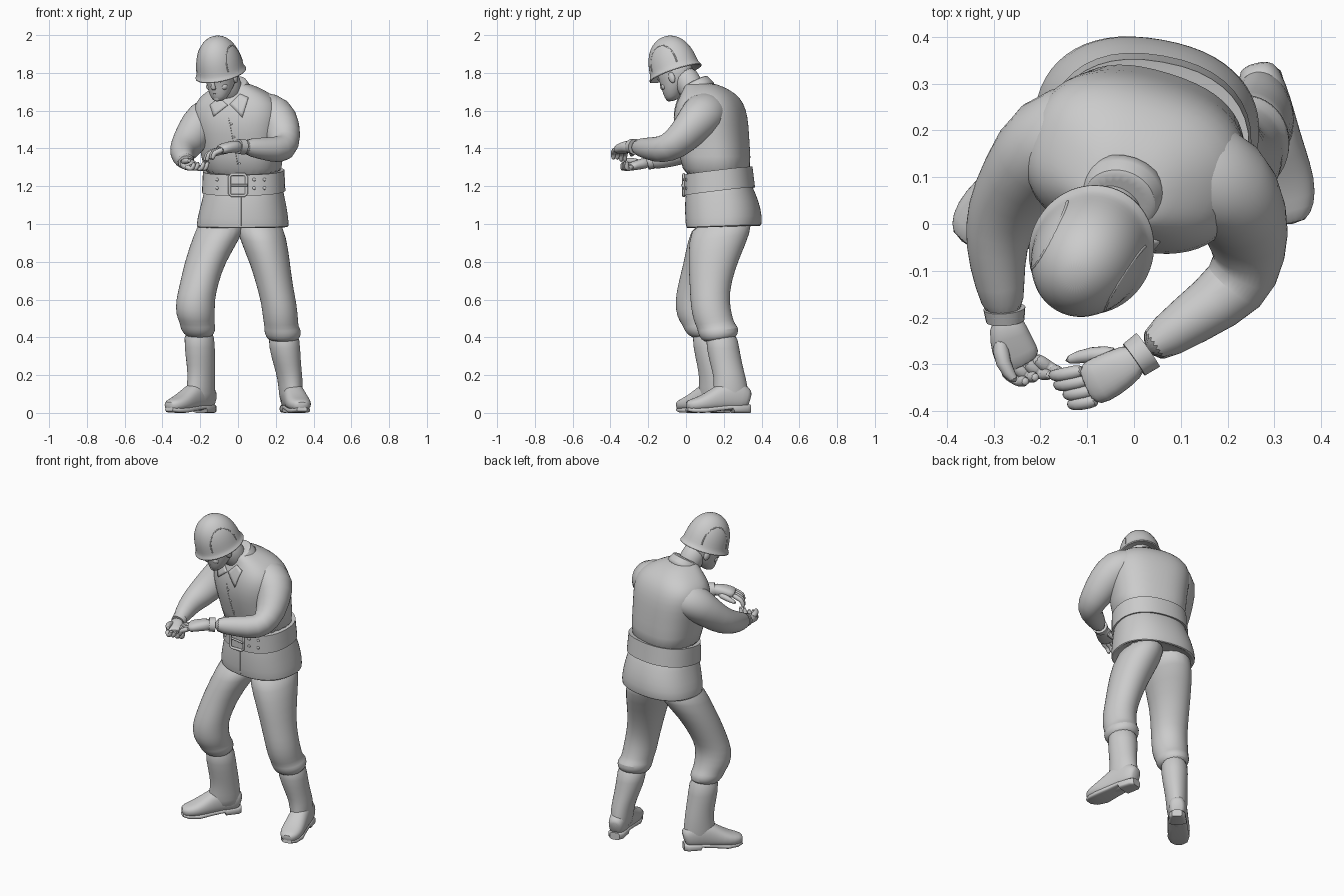
import bpy, bmesh, math
from mathutils import Vector, Matrix
from mathutils.bvhtree import BVHTree

Z = Vector((0, 0, 1))
I4 = Matrix.Identity(4)
rot = lambda deg, ax: Matrix.Rotation(math.radians(deg), 4, ax)


def finish(name, bm, M=I4, sub=0):
    bmesh.ops.recalc_face_normals(bm, faces=bm.faces)
    bm.transform(M)
    me = bpy.data.meshes.new(name)
    bm.to_mesh(me)
    bm.free()
    ob = bpy.data.objects.new(name, me)
    bpy.context.collection.objects.link(ob)
    if sub:
        ob.modifiers.new("smooth", 'SUBSURF').levels = sub
        ob.modifiers["smooth"].render_levels = sub
    return ob


def loft(name, rings, n=20, yaw=0, pitch=0, along=False, p=2.0, M=I4, sub=1):
    """Skin rings (x, y, z, a, b); flat rings by default, or square to the path."""
    bm = bmesh.new()
    R = rot(yaw, 'Z') @ rot(pitch, 'X')
    u, v = R.to_3x3() @ Vector((1, 0, 0)), R.to_3x3() @ Vector((0, 1, 0))
    pts = [Vector(r[:3]) for r in rings]
    prev = None
    rows = []
    for i, r in enumerate(rings):
        if along:
            t = (pts[min(i + 1, len(pts) - 1)] - pts[max(i - 1, 0)]).normalized()
            if prev is None:
                prev = t.cross(Z) if abs(t.z) < 0.98 else Vector((1, 0, 0))
            u = (prev - t * prev.dot(t)).normalized()
            v = t.cross(u)
            prev = u
        row = []
        for k in range(n):
            a = 2 * math.pi * k / n
            c, s = math.cos(a), math.sin(a)
            c = math.copysign(abs(c) ** (2 / p), c)
            s = math.copysign(abs(s) ** (2 / p), s)
            row.append(bm.verts.new(pts[i] + u * c * r[3] + v * s * r[4]))
        rows.append(row)
    for A, B in zip(rows, rows[1:]):
        for k in range(n):
            bm.faces.new((A[k], A[(k + 1) % n], B[(k + 1) % n], B[k]))
    bm.faces.new(rows[0])
    bm.faces.new(rows[-1])
    return finish(name, bm, M, sub)


def tube(name, pts, r, M=I4, n=8):
    return loft(name, [(*q, r, r) for q in pts], n, along=True, M=M, sub=0)


def ball(name, loc, size, M=I4):
    bm = bmesh.new()
    bmesh.ops.create_uvsphere(bm, u_segments=12, v_segments=8, radius=1)
    return finish(name, bm, M @ Matrix.Translation(loc) @ Matrix.Diagonal((*size, 1)))


def surface(ob):
    """Returns a function giving the front surface point of ob at (x, z)."""
    bpy.context.view_layer.update()
    tree = BVHTree.FromObject(ob, bpy.context.evaluated_depsgraph_get())

    def at(x, z, off=0.0):
        hit = tree.ray_cast(Vector((x, -1, z)), Vector((0, 1, 0)))[0]
        return Vector((x, (hit.y if hit else 0.0) - off, z))
    return at


# jacket: body and skirt
body = loft("jacket_body", [
    (.03, .168, 1.22, .207, .168), (.022, .155, 1.36, .212, .177), (.01, .135, 1.48, .228, .188),
    (.005, .13, 1.57, .243, .184), (0, .127, 1.64, .232, .165), (-.003, .12, 1.69, .18, .135),
    (-.012, .095, 1.728, .11, .1), (-.02, .07, 1.75, .06, .06)], 28, yaw=-17, p=2.5)
skirt = loft("jacket_skirt", [
    (.025, .2, 1.02, .19, .15), (.025, .2, .985, .235, .185), (.025, .2, .98, .246, .196),
    (.025, .2, 1.03, .243, .202), (.03, .189, 1.12, .222, .193), (.03, .176, 1.19, .207, .174),
    (.03, .172, 1.25, .19, .155)], 28, yaw=-10, pitch=2, p=2.3)

# belt with buckle and eyelets
belt = loft("belt", [(.03, .172, 1.18, .2, .165), (.03, .177, 1.172, .22, .187),
                     (.03, .17, 1.282, .215, .18), (.03, .17, 1.28, .2, .165)],
            40, yaw=-10, pitch=7, p=2.3, sub=0)
on_belt, on_body, on_skirt = surface(belt), surface(body), surface(skirt)
frame = [(-.035, 1.15), (.035, 1.15), (.045, 1.16), (.045, 1.25), (.035, 1.262), (-.035, 1.262),
         (-.045, 1.25), (-.045, 1.16), (-.035, 1.15), (.035, 1.15)]
tube("buckle_frame", [(x, on_belt(0, 1.2, .006).y, z) for x, z in frame], .008)
tube("buckle_pin", [on_belt(-.05, 1.205, .01), on_belt(.05, 1.205, .01)], .006)
for x in (-.11, .085, .14):
    for z in (1.19, 1.235):
        ball("belt_eyelet", on_belt(x, z), (.009, .006, .009))

# front closing, buttons and collar
tube("jacket_closing", [on_body(-.05 + .055 * i / 9, 1.56 - .28 * i / 9, 0) for i in range(10)], .002)
tube("skirt_closing", [on_skirt(.015, 1.16 - .17 * i / 6, 0) for i in range(7)], .003)
for i in range(4):
    ball("button", on_body(-.035 + .014 * i, 1.53 - .07 * i), (.006, .004, .006))
loft("collar", [(-.02, .075, 1.685, .112, .108), (-.027, .057, 1.72, .09, .086),
                (-.032, .047, 1.75, .078, .077), (-.032, .045, 1.748, .068, .066)],
     24, yaw=-20, pitch=30)
for flap in ([(-.045, 1.635), (.01, 1.69), (.055, 1.67), (.022, 1.565)],
             [(-.055, 1.63), (-.1, 1.67), (-.15, 1.63), (-.13, 1.57)]):
    bm = bmesh.new()
    a, b, c, d = [Vector(q) for q in flap]
    grid = [[bm.verts.new(on_body(*(a.lerp(b, i / 5).lerp(d.lerp(c, i / 5), j / 5)), .006))
             for j in range(6)] for i in range(6)]
    for i in range(5):
        for j in range(5):
            bm.faces.new((grid[i][j], grid[i + 1][j], grid[i + 1][j + 1], grid[i][j + 1]))
    finish("collar_flap", bm).modifiers.new("thick", 'SOLIDIFY').thickness = .008

# sleeves with cuffs, starting well inside the shoulders
loft("left_sleeve", [
    (.05, .12, 1.59, .1, .1), (.13, .115, 1.6, .118, .108), (.2, .085, 1.58, .118, .112),
    (.234, .022, 1.5, .094, .105), (.248, -.06, 1.415, .08, .084), (.23, -.133, 1.39, .074, .074),
    (.12, -.205, 1.4, .058, .056), (.02, -.275, 1.41, .042, .04)], along=True)
loft("right_sleeve", [
    (-.05, .18, 1.57, .1, .1), (-.12, .198, 1.585, .112, .105), (-.187, .18, 1.56, .11, .105),
    (-.238, .1, 1.47, .086, .096), (-.282, .025, 1.405, .077, .082), (-.296, -.05, 1.375, .068, .066),
    (-.287, -.13, 1.347, .055, .053), (-.275, -.2, 1.327, .042, .04)], along=True)
loft("left_cuff", [(.03, -.269, 1.409, .044, .042), (.0, -.29, 1.411, .041, .039)], along=True, sub=0)
loft("right_cuff", [(-.277, -.18, 1.333, .045, .043), (-.275, -.207, 1.325, .041, .038)],
     along=True, sub=0)


# hands: palm, four curled fingers and a thumb
def hand(side, palm, across, d1, d2, thumb):
    loft(side + "_palm", palm, 14, along=True, p=2.4)
    for k, off in enumerate((.035, .012, -.012, -.035)):
        base = Vector(palm[-1][:3]) + Vector(across) * off
        f = 1.1 if k < 2 else .9
        path = [base - Vector(d1) * .4, base + Vector(d1) * f * .6, base + Vector(d1) * f,
                base + Vector(d2) * f]
        loft(side + "_finger", [(*q, r, r) for q, r in zip(path, (.017, .016, .015, .011))],
             8, along=True)
    loft(side + "_thumb", [(*q, r, r) for q, r in zip(thumb, (.021, .019, .011))], 8, along=True)


hand("left", [(.015, -.28, 1.41, .036, .033), (-.03, -.31, 1.41, .046, .032),
              (-.075, -.335, 1.4, .052, .029), (-.105, -.347, 1.39, .046, .024)],
     (-.42, .9, 0), (-.042, -.008, -.018), (-.052, -.006, -.058),
     [(-.03, -.28, 1.395), (-.09, -.276, 1.385), (-.15, -.293, 1.36)])
hand("right", [(-.275, -.195, 1.327, .034, .031), (-.267, -.24, 1.317, .045, .028),
               (-.252, -.28, 1.307, .05, .024), (-.237, -.305, 1.3, .045, .02)],
     (.92, .38, 0), (.03, -.02, -.012), (.045, -.02, .035),
     [(-.285, -.24, 1.325), (-.284, -.3, 1.335), (-.25, -.34, 1.335)])

# head, turned and bowed
H = Matrix.Translation((-.092, -.057, 1.804)) @ rot(-30, 'Z') @ rot(20, 'X')
loft("head", [(0, -.057, -.138, .024, .026), (0, -.052, -.124, .044, .047), (0, -.03, -.09, .064, .073),
              (0, -.005, -.05, .076, .095), (0, 0, 0, .082, .102), (0, 0, .05, .084, .102)], M=H)
loft("neck", [(-.03, .06, 1.66, .075, .075), (-.055, .01, 1.75, .067, .07),
              (-.075, -.02, 1.81, .068, .07)], along=True)
loft("nose", [(0, -.09, -.005, .008, .008), (0, -.102, -.04, .012, .013), (0, -.104, -.056, .017, .012),
              (0, -.093, -.064, .01, .006)], 10, along=True, M=H)
ball("upper_lip", (0, -.094, -.083), (.022, .008, .005), H)
ball("lower_lip", (0, -.091, -.093), (.019, .008, .006), H)
ball("chin", (0, -.086, -.118), (.02, .014, .015), H)
for s in (-1, 1):
    ball("ear", (s * .077, .012, -.035), (.012, .019, .03), H)
    ball("brow", (s * .032, -.083, -.008), (.025, .012, .007), H)
    ball("eye", (s * .031, -.081, -.027), (.013, .008, .006), H)
    ball("cheek", (s * .04, -.062, -.058), (.024, .022, .02), H)

# helmet with flared brim and low raised side arches
loft("helmet", [(0, 0, z, r * .93, r * 1.05) for z, r in (
    (.03, .1), (-.004, .122), (-.012, .141), (-.006, .145), (.008, .134), (.025, .13), (.07, .125),
    (.115, .112), (.155, .09), (.185, .057), (.199, .02))], 32, M=H)
for s in (-1, 1):
    arch = []
    for i in range(17):
        t = math.pi * i / 16
        y, z = .08 * math.cos(t), .03 + .115 * math.sin(t)
        arch.append((s * .1195 * math.sqrt(1 - (y / .136) ** 2 - (z / .205) ** 2), y, z))
    tube("helmet_arch", arch, .004, H)

# trouser legs, bloused over the boots
loft("left_trouser_leg", [
    (.1, .2, 1.04, .12, .16), (.13, .178, .93, .128, .168), (.168, .147, .8, .108, .137),
    (.193, .13, .68, .097, .112), (.217, .126, .58, .094, .104), (.225, .142, .5, .094, .104),
    (.23, .16, .455, .09, .1), (.236, .17, .44, .1, .11), (.24, .178, .4, .093, .1),
    (.24, .18, .38, .07, .07)], pitch=8)
loft("right_trouser_leg", [
    (-.07, .2, 1.04, .13, .16), (-.112, .168, .93, .128, .163), (-.175, .112, .8, .109, .13),
    (-.207, .068, .68, .102, .117), (-.226, .045, .6, .104, .105), (-.226, .055, .52, .105, .106),
    (-.217, .08, .475, .091, .098), (-.212, .09, .455, .096, .103), (-.207, .105, .42, .083, .092),
    (-.205, .11, .4, .06, .06)], pitch=8)


# boots: shaft, foot with sloping instep, thin sole with heel
def boot(side, shaft, ankle, yaw):
    loft(side + "_boot_shaft", shaft, yaw=yaw)
    F = Matrix.Translation((*ankle, 0)) @ rot(yaw, 'Z')
    loft(side + "_boot_foot", [
        (0, .092, .07, .03, .04), (0, .075, .075, .048, .06), (0, .01, .095, .056, .085),
        (0, -.045, .088, .058, .078), (0, -.1, .069, .062, .06), (0, -.17, .049, .068, .041),
        (0, -.225, .041, .055, .032), (0, -.255, .037, .028, .022)], 20, along=True, p=2.4, M=F)
    loft(side + "_boot_sole", [
        (0, .092, .022, .03, .022), (0, .07, .022, .048, .022), (0, .0, .022, .052, .022),
        (0, -.01, .031, .052, .012), (0, -.08, .024, .055, .014), (0, -.16, .014, .063, .014),
        (0, -.22, .015, .05, .013), (0, -.25, .019, .027, .01)], 20, along=True, p=4, M=F, sub=0)


boot("left", [(.24, .185, .44, .085, .085), (.247, .195, .34, .083, .088), (.262, .215, .25, .072, .086),
              (.276, .234, .18, .066, .086), (.28, .238, .1, .061, .097), (.282, .243, .04, .056, .095)],
     (.283, .248), 13)
boot("right", [(-.207, .11, .46, .08, .085), (-.203, .12, .34, .077, .086), (-.195, .137, .25, .069, .084),
               (-.194, .147, .18, .064, .085), (-.197, .147, .1, .06, .096), (-.198, .15, .04, .055, .094)],
     (-.198, .152), -42)

# smooth shading, sharp edges kept
bpy.ops.object.select_all(action='SELECT')
bpy.context.view_layer.objects.active = body
bpy.ops.object.shade_smooth_by_angle(angle=math.radians(50))
